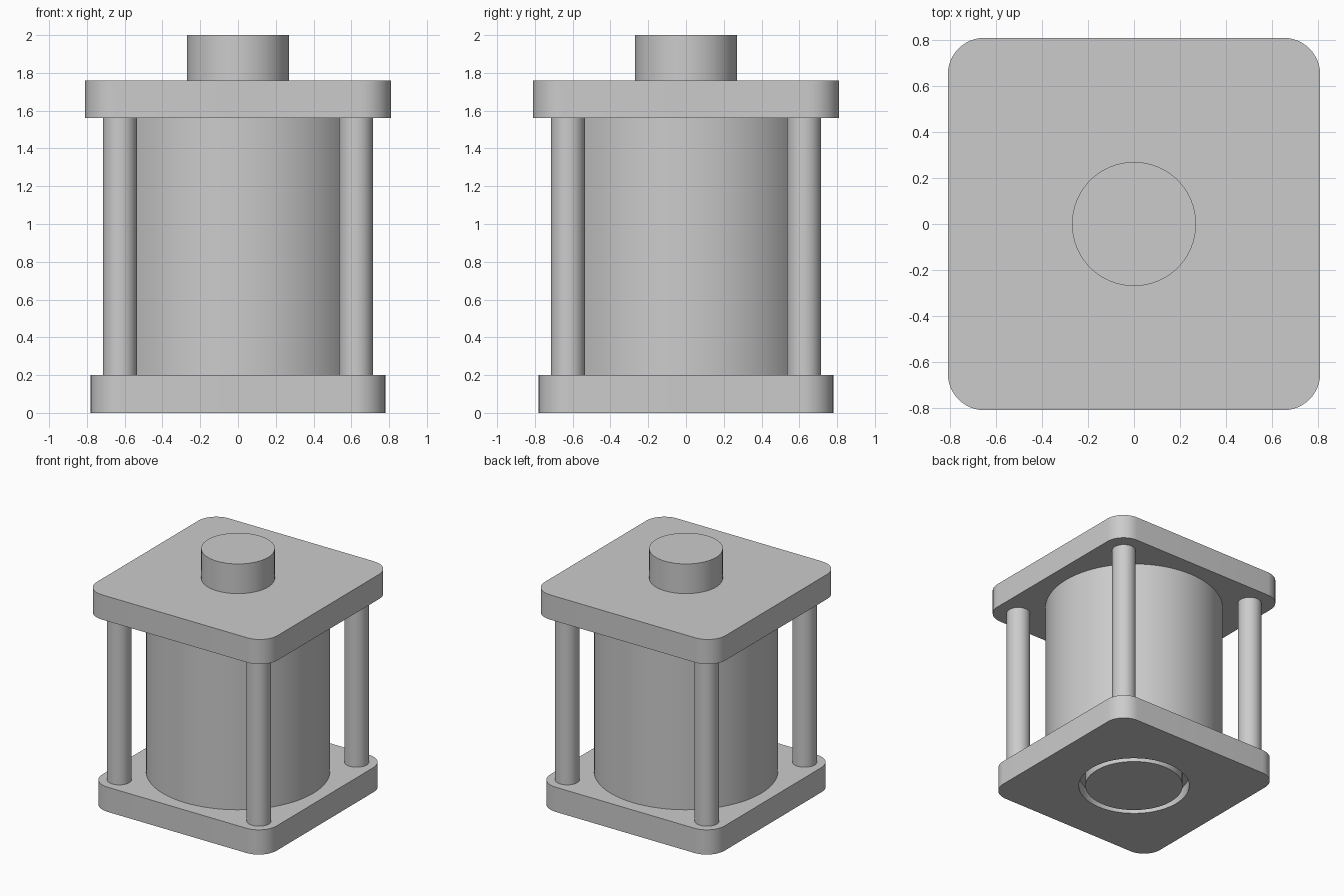
import bpy
import bmesh
import math

default = bpy.data.objects.get("Cube")
if default:
    bpy.data.objects.remove(default, do_unlink=True)

# Single plain grey for every part
GREY = (0.6, 0.6, 0.6, 1.0)
grey = bpy.data.materials.new("plain_grey")
grey.use_nodes = True
grey.diffuse_color = GREY
grey.node_tree.nodes["Principled BSDF"].inputs["Base Color"].default_value = GREY


def prism(name, outline, z0, z1):
    """Extrude a closed outline from z0 to z1."""
    bm = bmesh.new()
    base = bm.faces.new([bm.verts.new((x, y, z0)) for x, y in outline])
    top = bmesh.ops.extrude_face_region(bm, geom=[base], use_keep_orig=True)
    moved = [g for g in top["geom"] if isinstance(g, bmesh.types.BMVert)]
    bmesh.ops.translate(bm, vec=(0, 0, z1 - z0), verts=moved)
    bmesh.ops.recalc_face_normals(bm, faces=bm.faces)
    mesh = bpy.data.meshes.new(name)
    bm.to_mesh(mesh)
    bm.free()
    obj = bpy.data.objects.new(name, mesh)
    bpy.context.collection.objects.link(obj)
    mesh.materials.append(grey)
    return obj


def smooth(obj):
    bpy.ops.object.select_all(action="DESELECT")
    obj.select_set(True)
    bpy.context.view_layer.objects.active = obj
    bpy.ops.object.shade_smooth_by_angle(angle=math.radians(30))


def circle(radius, cx=0, cy=0, sides=64):
    steps = [math.tau * i / sides for i in range(sides)]
    return [(cx + radius * math.cos(a), cy + radius * math.sin(a)) for a in steps]


def rounded_square(half, radius, steps=12):
    points = []
    for corner in range(4):
        mid = math.pi / 4 + corner * math.pi / 2
        cx = math.copysign(half - radius, math.cos(mid))
        cy = math.copysign(half - radius, math.sin(mid))
        for i in range(steps + 1):
            a = (corner + i / steps) * math.pi / 2
            points.append((cx + radius * math.cos(a), cy + radius * math.sin(a)))
    return points


BASE_TOP, LID_BOTTOM, LID_TOP = 0.2, 1.56, 1.76
GROOVE_DEPTH = 0.1

# Base plate with a round recess underneath, and a plug leaving a ring groove
base = prism("base_plate", rounded_square(0.78, 0.16), 0, BASE_TOP)
cutter = prism("recess_cutter", circle(0.42), -0.1, GROOVE_DEPTH)
cutter.hide_render = True
cut = base.modifiers.new("recess", "BOOLEAN")
cut.operation = "DIFFERENCE"
cut.solver = "EXACT"
cut.object = cutter
bpy.context.view_layer.objects.active = base
bpy.ops.object.modifier_apply(modifier=cut.name)
bpy.data.objects.remove(cutter, do_unlink=True)

parts = [
    base,
    prism("recess_plug", circle(0.37), 0, GROOVE_DEPTH),
    prism("main_cylinder", circle(0.675, sides=96), BASE_TOP, LID_BOTTOM),
    prism("top_plate", rounded_square(0.81, 0.16), LID_BOTTOM, LID_TOP),
    prism("top_boss", circle(0.27), LID_TOP, 2.0),
]

# Four corner tie rods
for side, sx in (("left", 1), ("right", -1)):
    for end, sy in (("front", -1), ("back", 1)):
        outline = circle(0.09, 0.625 * sx, 0.625 * sy, 32)
        parts.append(prism(f"{end}_{side}_rod", outline, BASE_TOP, LID_BOTTOM))

for part in parts:
    smooth(part)
